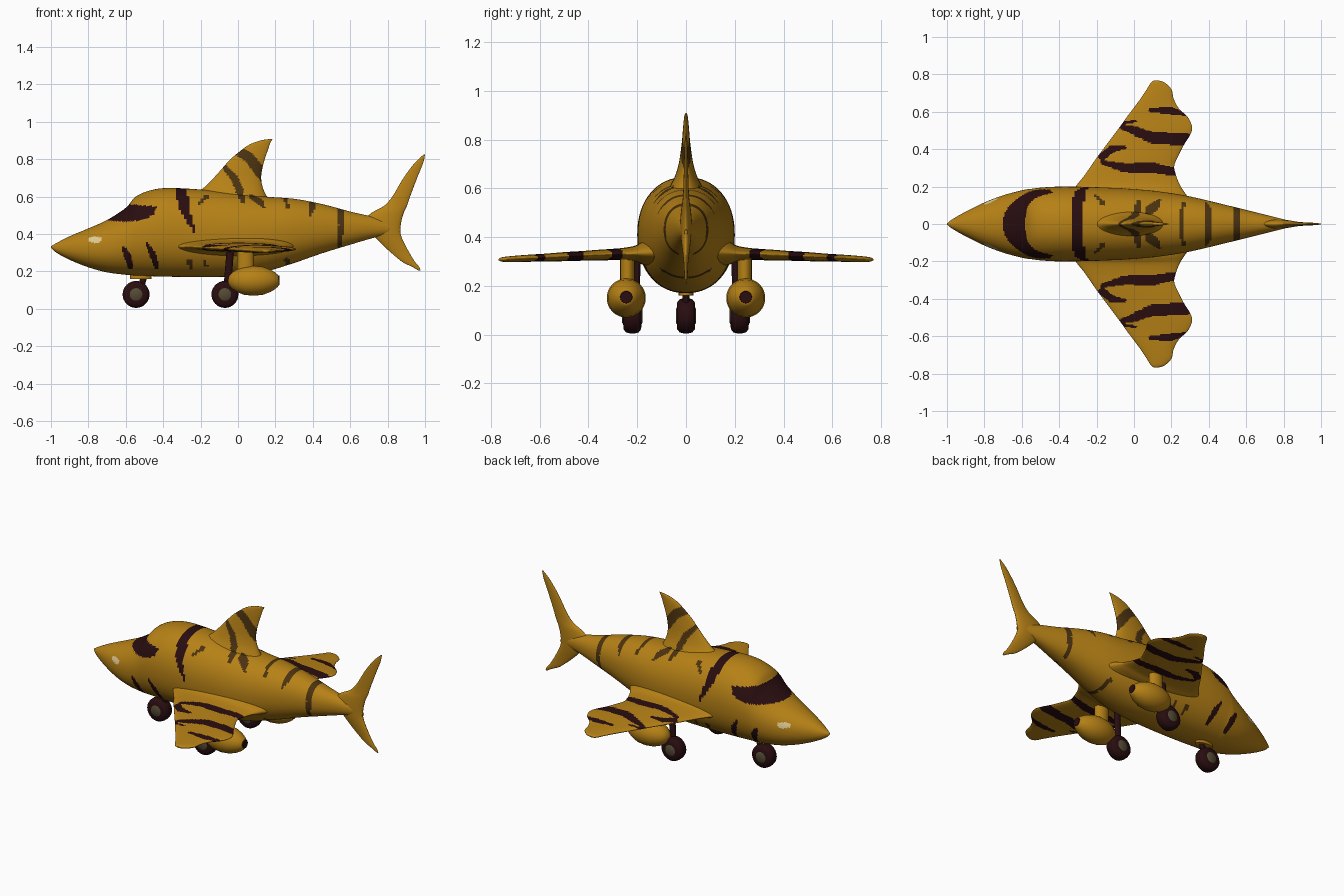
import bpy, bmesh
from math import sin, cos, pi, radians, hypot, copysign
from mathutils import Vector

cube = bpy.data.objects.get("Cube")
if cube:
    bpy.data.objects.remove(cube, do_unlink=True)


def material(name, rgb):
    m = bpy.data.materials.new(name)
    m.use_nodes = True
    m.diffuse_color = (*rgb, 1)
    m.node_tree.nodes["Principled BSDF"].inputs["Base Color"].default_value = (*rgb, 1)
    return m


MATERIALS = [material("gold", (0.47, 0.22, 0.008)),
             material("dark_maroon", (0.022, 0.004, 0.005)),
             material("brown_stripe", (0.07, 0.032, 0.005)),
             material("hub_grey", (0.09, 0.07, 0.035)),
             material("eye_cream", (0.75, 0.6, 0.3))]
GOLD, DARK, BROWN, GREY, CREAM = range(5)


def smooth_rows(rows, steps):
    """Catmull-Rom resampling of a table of section rows."""
    rows = [Vector(r) for r in rows]
    out = []
    last = len(rows) - 1
    for i in range(last):
        a, b = rows[max(i - 1, 0)], rows[i]
        c, d = rows[i + 1], rows[min(i + 2, last)]
        for s in range(steps):
            t = s / steps
            out.append(b + (c - a) * (t / 2) + (a * 2 - b * 5 + c * 4 - d) * (t * t / 2)
                       + (b * 3 - a - c * 3 + d) * (t ** 3 / 2))
    return out + [rows[-1]]


def loft(name, rings, paint):
    """Skin closed rings, cap the ends; paint is a colour index or a rule."""
    bm = bmesh.new()
    loops = [[bm.verts.new(p) for p in ring] for ring in rings]
    n = len(loops[0])
    for a, b in zip(loops, loops[1:]):
        for k in range(n):
            bm.faces.new((a[k], a[(k + 1) % n], b[(k + 1) % n], b[k]))
    bm.faces.new(loops[0])
    bm.faces.new(loops[-1])
    bmesh.ops.recalc_face_normals(bm, faces=bm.faces)
    for f in bm.faces:
        f.material_index = paint(f.calc_center_median()) if callable(paint) else paint
    mesh = bpy.data.meshes.new(name)
    bm.to_mesh(mesh)
    bm.free()
    for m in MATERIALS:
        mesh.materials.append(m)
    mesh.shade_smooth()
    mesh.set_sharp_from_angle(angle=radians(45))
    obj = bpy.data.objects.new(name, mesh)
    bpy.context.collection.objects.link(obj)
    return obj


def revolve(name, axis, centre, profile, paint, n=32):
    """Lathe (offset, radius) pairs about the x or y axis."""
    c = Vector(centre)
    rings = []
    for off, r in profile:
        ring = []
        for k in range(n):
            u, v = r * cos(2 * pi * k / n), r * sin(2 * pi * k / n)
            ring.append(c + Vector((off, u, v) if axis == "x" else (u, off, v)))
        rings.append(ring)
    return loft(name, rings, paint)


def post(name, bottom, top, rx, ry, paint):
    """Oval strut between two points."""
    rings = [[Vector(p) + Vector((rx * cos(2 * pi * k / 20), ry * sin(2 * pi * k / 20), 0))
              for k in range(20)] for p in (bottom, top)]
    return loft(name, rings, paint)


def blade(name, rows, place, paint, steps=8, n=100):
    """Lens-section fin from rows of (span, leading, trailing, half thickness)."""
    rings = []
    for span, lead, trail, thick in smooth_rows(rows, steps):
        mid, half = (lead + trail) / 2, (trail - lead) / 2
        rings.append([place(span, mid - half * cos(2 * pi * k / n), thick * sin(2 * pi * k / n))
                      for k in range(n)])
    return loft(name, rings, paint)


def on_stroke(u, v, pts):
    """True within a tapered brush stroke of (u, v, half width) points."""
    for (ax, ay, aw), (bx, by, bw) in zip(pts, pts[1:]):
        dx, dy = bx - ax, by - ay
        t = min(1, max(0, ((u - ax) * dx + (v - ay) * dy) / (dx * dx + dy * dy)))
        if hypot(u - ax - t * dx, v - ay - t * dy) < aw + t * (bw - aw):
            return True
    return False


def in_polygon(u, v, pts):
    inside = False
    for (ax, ay), (bx, by) in zip(pts, pts[1:] + pts[:1]):
        if (ay > v) != (by > v) and u < ax + (v - ay) * (bx - ax) / (by - ay):
            inside = not inside
    return inside


# Painted marks, side-on for the body and fin
WINDSCREEN = [(-.72, .475), (-.6, .56), (-.47, .55), (-.435, .545), (-.45, .505),
              (-.5, .475), (-.6, .465)]
DARK_STROKES = [
    [(-.305, .66, .032), (-.29, .55, .028), (-.265, .48, .018), (-.23, .41, .006)],
    [(-.61, .32, .012), (-.59, .28, .02), (-.575, .225, .014)],
    [(-.49, .355, .006), (-.455, .29, .018), (-.435, .225, .012)],
    [(-.04, .33, .012), (-.04, .23, .012)],
]
BROWN_STROKES = [
    [(-.215, .555, .006), (-.17, .6, .012)],
    [(-.08, .765, .012), (-.02, .7, .02), (.01, .63, .022), (.025, .57, .01)],
    [(-.01, .85, .025), (.06, .81, .028), (.12, .73, .03), (.13, .69, .012)],
    [(.07, .6, .012), (.12, .57, .016), (.14, .54, .006)],
    [(.25, .62, .016), (.265, .54, .008)],
    [(.39, .6, .018), (.4, .54, .014), (.38, .49, .005)],
    [(.545, .55, .016), (.555, .45, .016), (.54, .34, .012)],
    [(-.26, .25, .014), (-.25, .22, .008)],
    [(-.18, .25, .01), (-.17, .23, .01)],
    [(.26, .26, .014), (.27, .23, .008)],
]
WING_STROKES = [
    [(.09, .61, .012), (.2, .605, .02), (.28, .585, .008)],
    [(-.07, .52, .012), (0, .5, .022), (.1, .46, .032), (.31, .45, .032)],
    [(-.07, .54, .01), (.01, .55, .006)],
    [(-.17, .36, .02), (-.12, .4, .02), (-.05, .41, .012)],
    [(-.17, .33, .012), (-.05, .3, .024), (.1, .3, .028), (.21, .28, .022)],
]


def body_paint(c):
    if hypot((c.x + .765) / .037, (c.z - .37) / .017) < 1:
        return CREAM
    if in_polygon(c.x, c.z, WINDSCREEN) or any(on_stroke(c.x, c.z, s) for s in DARK_STROKES):
        return DARK
    return BROWN if any(on_stroke(c.x, c.z, s) for s in BROWN_STROKES) else GOLD


def wing_paint(c):
    return DARK if any(on_stroke(c.x, abs(c.y), s) for s in WING_STROKES) else GOLD


# Fuselage: station, underside, top, half width
BODY = [(-1, .328, .334, .003), (-.97, .3, .352, .026), (-.9, .262, .388, .066),
        (-.8, .222, .43, .115), (-.7, .195, .475, .153), (-.6, .182, .54, .18),
        (-.55, .178, .597, .188), (-.48, .175, .63, .196), (-.38, .172, .646, .2),
        (-.2, .17, .638, .197), (0, .175, .62, .187), (.15, .2, .6, .172),
        (.3, .245, .588, .147), (.45, .297, .56, .112), (.6, .343, .52, .075),
        (.72, .378, .492, .045), (.82, .4, .46, .02), (.87, .41, .43, .006)]


def body_ring(row, n=112):
    x, low, top, wide = row
    mid, half = (low + top) / 2, (top - low) / 2
    ring = []
    for k in range(n):
        c, s = cos(2 * pi * k / n), sin(2 * pi * k / n)
        ring.append((x, wide * copysign(abs(c) ** .92, c), mid + half * copysign(abs(s) ** .92, s)))
    return ring


loft("fuselage", [body_ring(r) for r in smooth_rows(BODY, 13)], body_paint)


def upright(span, chord, thick):
    return (chord, thick, span)


# Dorsal fin and tail fin
blade("dorsal_fin",
      [(.55, -.29, .19, .085), (.6, -.25, .155, .07), (.65, -.18, .132, .045),
       (.7, -.13, .124, .03), (.75, -.085, .13, .022), (.8, -.04, .143, .016),
       (.85, .02, .16, .012), (.88, .065, .17, .009), (.9, .12, .18, .006),
       (.908, .17, .186, .002)], upright, body_paint)
blade("tail_fin",
      [(.205, .965, .976, .002), (.225, .93, .968, .005), (.25, .88, .947, .007),
       (.29, .83, .922, .009), (.33, .785, .9, .013), (.37, .745, .88, .018),
       (.41, .71, .868, .022), (.46, .67, .872, .024), (.51, .71, .885, .02),
       (.55, .78, .903, .014), (.6, .825, .92, .011), (.7, .885, .958, .008),
       (.78, .945, .99, .006), (.825, .993, 1, .002)], upright, GOLD)

# Wings, engine pods and main wheels on both sides
WING = [(.1, -.4, .32, .065), (.17, -.335, .27, .05), (.21, -.305, .245, .032),
        (.26, -.265, .225, .025), (.31, -.23, .215, .023), (.36, -.195, .235, .022),
        (.42, -.15, .265, .02), (.48, -.105, .302, .019), (.52, -.075, .31, .018),
        (.57, -.04, .288, .016), (.62, -.002, .238, .015), (.67, .035, .212, .014),
        (.72, .068, .2, .012), (.755, .09, .165, .009), (.768, .108, .13, .003)]
POD = [(-.137, .001), (-.132, .025), (-.115, .044), (-.09, .06), (-.05, .075), (0, .08),
       (.05, .075), (.09, .06), (.115, .045), (.13, .032), (.136, .024)]
TYRE = [(-.038, .03), (-.036, .055), (-.026, .068), (-.01, .072),
        (.01, .072), (.026, .068), (.036, .055), (.038, .03)]


def wheel(name, centre):
    revolve(name + "_tyre", "y", centre, TYRE, DARK)
    revolve(name + "_hub", "y", centre, [(-.042, .028), (-.036, .036), (.036, .036), (.042, .028)], GREY)


for side, label in ((1, "right"), (-1, "left")):
    label = "rear_side" if side > 0 else "front_side"
    blade(label + "_wing", WING,
          lambda span, chord, thick, s=side: (chord, s * span, .342 - .045 * span + thick),
          wing_paint)
    y = .245 * side
    revolve(label + "_engine_pod", "x", (.083, y, .15), POD, GOLD)
    revolve(label + "_exhaust", "x", (.214, y, .153), [(0, .026), (.009, .024)], DARK)
    post(label + "_pylon", (.04, y - .005 * side, .18), (.04, y - .005 * side, .33), .045, .03, GOLD)
    wheel(label + "_main_wheel", (-.07, .22 * side, .077))
    post(label + "_main_strut", (-.06, .21 * side, .08), (-.04, .2 * side, .33), .02, .016, DARK)

# Nose gear
wheel("nose_wheel", (-.545, 0, .077))
post("nose_strut", (-.53, 0, .08), (-.5, 0, .18), .018, .014, DARK)
post("nose_gear_mount", (-.52, 0, .16), (-.52, 0, .2), .058, .03, GOLD)
